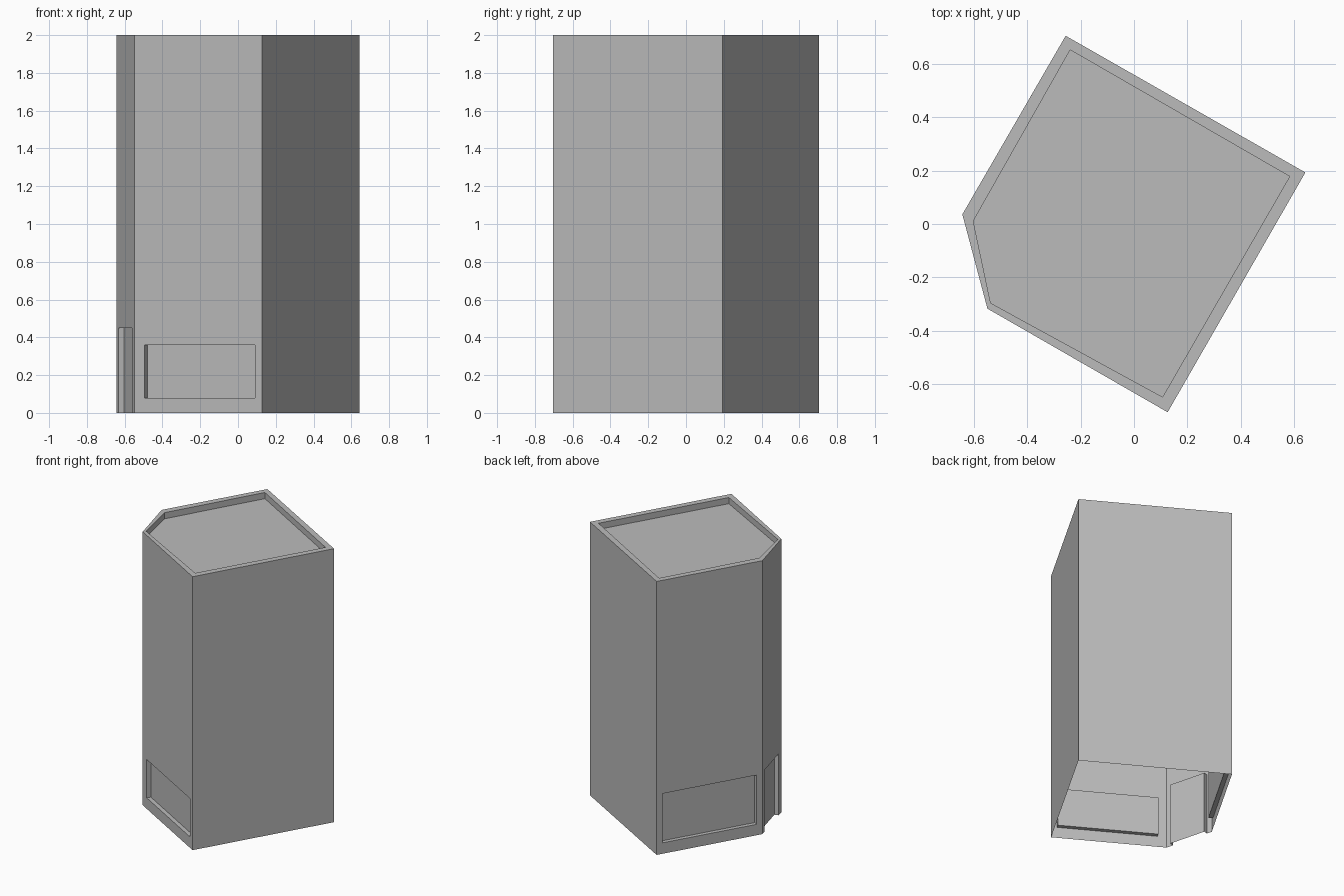
import bpy
from mathutils import Vector

cube = bpy.data.objects.get("Cube")
if cube:
    bpy.data.objects.remove(cube, do_unlink=True)

HEIGHT = 2.0
RECESS = 0.03
ROOF_DROP = 0.045

concrete = bpy.data.materials.new("plain_grey")
concrete.use_nodes = True
GREY = (0.5, 0.5, 0.5, 1)
concrete.diffuse_color = GREY
concrete.node_tree.nodes["Principled BSDF"].inputs["Base Color"].default_value = GREY


def add_part(name, quads):
    """Make a flat shaded object from a list of polygons, sharing corners."""
    verts, faces = [], []
    for quad in quads:
        face = []
        for co in quad:
            key = tuple(round(c, 5) for c in co)
            if key not in verts:
                verts.append(key)
            face.append(verts.index(key))
        faces.append(face)
    mesh = bpy.data.meshes.new(name)
    mesh.from_pydata(verts, [], faces)
    mesh.materials.append(concrete)
    obj = bpy.data.objects.new(name, mesh)
    bpy.context.collection.objects.link(obj)
    return obj


def add_wall(name, p, q, opening=None, pane_name=None):
    """Wall from p to q; opening = start, end (fractions), bottom, top."""
    p, q = Vector(p), Vector(q)
    along = (q - p).normalized()
    inward = Vector((-along.y, along.x))

    def at(s, z, depth=0.0):
        xy = p.lerp(q, s) + inward * depth
        return (xy.x, xy.y, z)

    def panel(s0, s1, z0, z1, depth=0.0):
        return [at(s0, z0, depth), at(s1, z0, depth),
                at(s1, z1, depth), at(s0, z1, depth)]

    if opening is None:
        add_part(name, [panel(0, 1, 0, HEIGHT)])
        return
    s0, s1, z0, z1 = opening
    # Strips around the opening
    quads = [panel(0, s0, 0, z0), panel(s0, s1, 0, z0), panel(s1, 1, 0, z0)] if z0 > 0 else []
    quads += [panel(0, s0, z0, z1), panel(s1, 1, z0, z1)]
    quads += [panel(0, s0, z1, HEIGHT), panel(s0, s1, z1, HEIGHT), panel(s1, 1, z1, HEIGHT)]
    # Jambs, lintel and sill
    outer, inner = panel(*opening), panel(*opening, RECESS)
    for i in range(4):
        if i == 0 and z0 == 0:
            continue
        j = (i + 1) % 4
        quads.append([outer[i], outer[j], inner[j], inner[i]])
    add_part(name, quads)
    add_part(pane_name, [inner])


# Footprint and roof outlines, counter-clockwise from the front corner
outline = [(0.126, -0.705), (0.642, 0.193), (-0.256, 0.705), (-0.643, 0.036), (-0.549, -0.317)]
roof_line = [(0.107, -0.648), (0.583, 0.178), (-0.239, 0.652), (-0.602, 0.011), (-0.537, -0.296)]

# Walls, with a window on two sides and a door in the cut corner
details = [
    ("right_wall", None, None),
    ("back_wall", None, None),
    ("side_wall", (0.055, 0.945, 0.08, 0.44), "side_window"),
    ("corner_wall", (0.11, 0.86, 0, 0.45), "door"),
    ("front_wall", (0.08, 0.948, 0.08, 0.36), "front_window"),
]
for i, (name, opening, pane) in enumerate(details):
    add_wall(name, outline[i], outline[(i + 1) % 5], opening, pane)

# Parapet rim with its inner faces, and the sunken roof
top = [(x, y, HEIGHT) for x, y in outline]
rim = [(x, y, HEIGHT) for x, y in roof_line]
roof = [(x, y, HEIGHT - ROOF_DROP) for x, y in roof_line]
parapet = []
for i in range(5):
    j = (i + 1) % 5
    parapet.append([top[i], top[j], rim[j], rim[i]])
    parapet.append([rim[i], rim[j], roof[j], roof[i]])
add_part("parapet", parapet)
add_part("roof", [roof])
